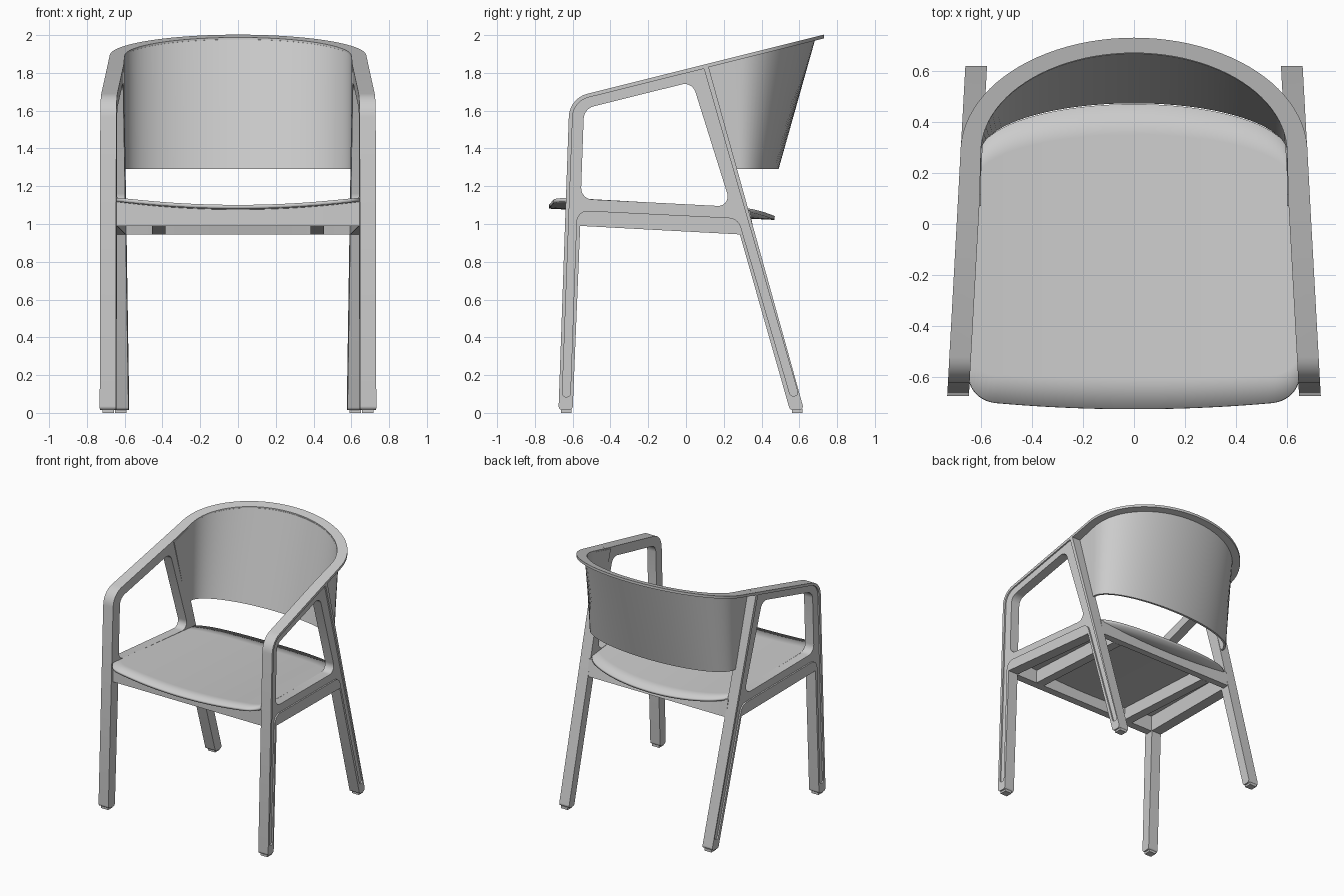
import bpy, bmesh
from math import cos, sin, pi, tan, sqrt
from mathutils import Vector, Matrix

if "Cube" in bpy.data.objects:
    bpy.data.objects.remove(bpy.data.objects["Cube"])


def finish(name, bm):
    me = bpy.data.meshes.new(name)
    bmesh.ops.remove_doubles(bm, verts=bm.verts, dist=1e-5)
    bmesh.ops.recalc_face_normals(bm, faces=bm.faces)
    bm.to_mesh(me)
    bm.free()
    ob = bpy.data.objects.new(name, me)
    bpy.context.collection.objects.link(ob)
    bpy.ops.object.select_all(action='DESELECT')
    ob.select_set(True)
    bpy.context.view_layer.objects.active = ob
    bpy.ops.object.shade_smooth_by_angle(angle=0.6)
    return ob


def fillet(pts, n=7):
    """Round the corners of a closed polygon given as (y, z, radius)."""
    out = []
    for i, (y, z, r) in enumerate(pts):
        p = Vector((y, z))
        if r == 0:
            out.append(p)
            continue
        a = (Vector(pts[i - 1][:2]) - p).normalized()
        b = (Vector(pts[(i + 1) % len(pts)][:2]) - p).normalized()
        half = a.angle(b) / 2
        c = p + (a + b).normalized() * r / sin(half)
        s = p + a * r / tan(half) - c
        e = p + b * r / tan(half) - c
        turn = s.angle_signed(e)          # clockwise positive
        for k in range(n + 1):
            out.append(c + Matrix.Rotation(-turn * k / n, 2) @ s)
    return out


def plate(name, loops, x0, x1, side):
    """Extruded side profile with holes, toed in towards the back."""
    cu = bpy.data.curves.new(name, 'CURVE')
    cu.dimensions = '2D'
    cu.fill_mode = 'BOTH'
    cu.extrude = (x1 - x0) / 2
    for loop in loops:
        sp = cu.splines.new('POLY')
        pts = fillet(loop)
        sp.points.add(len(pts) - 1)
        for q, p in zip(sp.points, pts):
            q.co = (p.x, p.y, 0, 1)
        sp.use_cyclic_u = True
    tmp = bpy.data.objects.new("temp_profile", cu)
    bpy.context.collection.objects.link(tmp)
    dg = bpy.context.evaluated_depsgraph_get()
    me = bpy.data.meshes.new_from_object(tmp.evaluated_get(dg))
    bm = bmesh.new()
    bm.from_mesh(me)
    for v in bm.verts:
        y, z, c = v.co
        v.co = (side * ((x0 + x1) / 2 + c - 0.055 * y), y, z)
    bpy.data.objects.remove(tmp)
    bpy.data.curves.remove(cu)
    bpy.data.meshes.remove(me)
    return finish(name, bm)


def loft(name, sections):
    """Solid bar through a row of equal cross-sections."""
    bm = bmesh.new()
    rings = [[bm.verts.new(p) for p in s] for s in sections]
    for a, b in zip(rings, rings[1:]):
        for i in range(len(a)):
            j = (i + 1) % len(a)
            bm.faces.new((a[i], a[j], b[j], b[i]))
    bm.faces.new(rings[0])
    bm.faces.new(rings[-1])
    return finish(name, bm)


def seat_z(x, y):
    return 1.105 - 0.05 * y - 0.04 * (1 - (x / 0.63) ** 2)


def arm_z(y):
    return 1.82 + 0.25 * y


# Side frames: legs, armrest and rail in one profile, with a recessed outer face
outline = [(-.675, .015, .02), (-.617, 1.666, .13), (.115, 1.849, 0), (.625, .015, .02),
           (.55, .015, .02), (.285, .945, 0), (-.56, .99, 0), (-.60, .015, .02)]
opening = [(-.557, 1.133, .06), (-.54, 1.61, .07), (.033, 1.753, .06), (.24, 1.092, .05)]
recess = [(-.655, .085, .018), (-.597, 1.65, .11), (.095, 1.822, 0), (.597, .09, .018),
          (.553, .09, .018), (.277, 1.031, .07), (-.578, 1.073, .06), (-.613, .085, .018)]
for side, label in ((1, "right"), (-1, "left")):
    plate(label + "_side_frame", [outline, opening], 0.61, 0.684, side)
    plate(label + "_side_frame_rim", [outline, recess], 0.684, 0.695, side)
    # Foot glides
    for y, where in ((-.635, "front"), (.588, "back")):
        bm = bmesh.new()
        x = side * (0.6525 - 0.055 * y)
        bmesh.ops.create_cube(bm, size=1, matrix=Matrix.Translation((x, y, .01))
                              @ Matrix.Diagonal((.06, .055, .02, 1)))
        finish(label + "_" + where + "_foot_glide", bm)

# Top rim and back panel follow the same half ellipse
N = 48
arc = [(cos(pi * i / N), sin(pi * i / N)) for i in range(N + 1)]


def rim_section(xo, yo, xi, yi):
    return [(xo, yo, arm_z(yo)), (xi, yi, arm_z(yi)),
            (xi, yi, arm_z(yi) - .02), (xo, yo, arm_z(yo) - .02)]


rim = [rim_section(.68 * c, .28 + .45 * s, .60 * c, .28 + .39 * s) for c, s in arc]
rim = [rim_section(.6895, .1, .605, .1)] + rim + [rim_section(-.6895, .1, -.605, .1)]
loft("top_rim", rim)


def panel_section(c, yti, yto, ybi, ybo):
    return [(.60 * c, yti, arm_z(yti) - .01), (.617 * c, yto, arm_z(yto) - .01),
            (.617 * c, ybo, 1.29), (.60 * c, ybi, 1.29)]


panel = [panel_section(c, .28 + .388 * s, .28 + .405 * s, .28 + .193 * s, .28 + .21 * s)
         for c, s in arc]
panel = ([panel_section(1, .07, .07, .22, .22)] + panel
         + [panel_section(-1, .07, .07, .22, .22)])
loft("back_panel", panel)

# Seat: dished thin shell
bm = bmesh.new()
grid = []
M, R = 48, 10
for i in range(M + 1):
    u = -cos(pi * i / M)
    k = max(0, (abs(u) - .83) / .17)
    front = -.725 + .035 * u * u + .1 * (1 - sqrt(max(0, 1 - k * k)))
    back = .28 + .19 * sqrt(max(0, 1 - u * u))
    col = []
    for j in range(R + 1):
        y = front + (back - front) * j / R
        x = u * (.617 - .05 * y)
        col.append(bm.verts.new((x, y, seat_z(x, y))))
    grid.append(col)
for a, b in zip(grid, grid[1:]):
    for j in range(R):
        bm.faces.new((a[j], b[j], b[j + 1], a[j + 1]))
seat = finish("seat", bm)
mod = seat.modifiers.new("thickness", 'SOLIDIFY')
mod.thickness = .02
mod.offset = -1


# Front and back rails, tops following the seat
def cross_rail(name, half, bottom, yb, yt):
    secs = []
    for i in range(17):
        x = half * (i / 8 - 1)
        secs.append([(x, yb[0], bottom), (x, yb[1], bottom),
                     (x, yt[1], seat_z(x, yt[1]) - .012), (x, yt[0], seat_z(x, yt[0]) - .012)])
    loft(name, secs)


cross_rail("front_rail", .645, .99, (-.624, -.565), (-.622, -.563))
cross_rail("back_rail", .60, .945, (.31, .362), (.285, .338))

# Struts under the seat, running front to back
for side, label in ((1, "right"), (-1, "left")):
    secs = []
    for y in (-.58, .31):
        xs = (side * .385, side * .455)
        zb = .9602 - .0533 * y
        secs.append([(xs[0], y, zb), (xs[1], y, zb),
                     (xs[1], y, seat_z(xs[1], y) - .012), (xs[0], y, seat_z(xs[0], y) - .012)])
    loft(label + "_seat_strut", secs)
